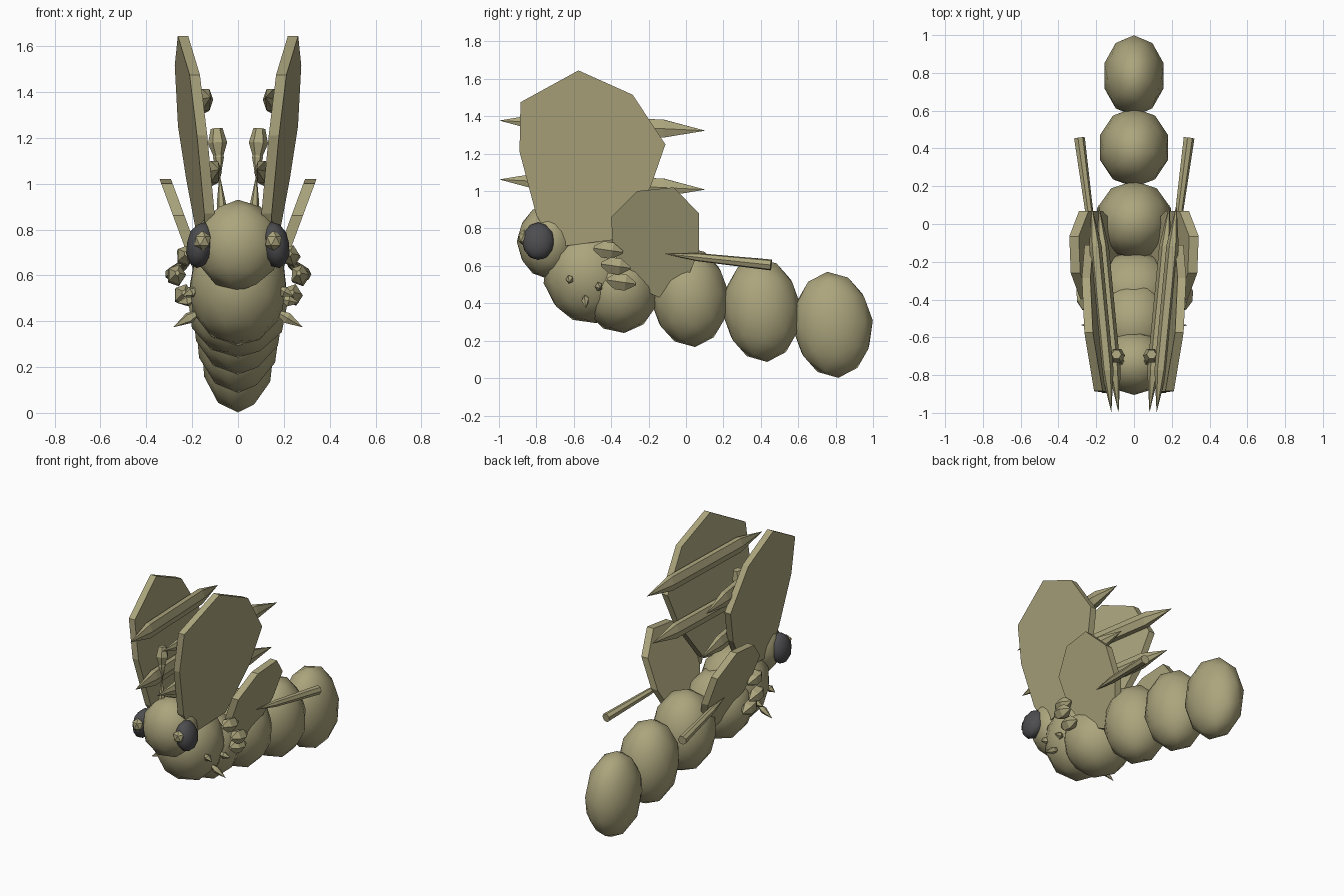
import bpy, bmesh, math
from mathutils import Vector

if "Cube" in bpy.data.objects:
    bpy.data.objects.remove(bpy.data.objects["Cube"])


def material(name, rgb):
    m = bpy.data.materials.new(name)
    m.diffuse_color = (*rgb, 1)
    m.use_nodes = True
    m.node_tree.nodes["Principled BSDF"].inputs["Base Color"].default_value = m.diffuse_color
    return m


OLIVE = material("olive", (0.41, 0.375, 0.205))
GREY = material("dark_grey", (0.075, 0.075, 0.08))


def finish(name, bm, mat, smooth=False):
    bmesh.ops.recalc_face_normals(bm, faces=bm.faces)
    for f in bm.faces:
        f.smooth = smooth
    me = bpy.data.meshes.new(name)
    bm.to_mesh(me)
    bm.free()
    me.materials.append(mat)
    ob = bpy.data.objects.new(name, me)
    bpy.context.collection.objects.link(ob)
    return ob


def ball(name, loc, radii, tilt=0, mat=OLIVE, roll=0, sub=2):
    bm = bmesh.new()
    bmesh.ops.create_icosphere(bm, subdivisions=sub, radius=1)
    ob = finish(name, bm, mat, sub > 1)
    ob.location, ob.scale = loc, radii
    ob.rotation_euler = (math.radians(tilt), math.radians(roll), 0)
    return ob


def slab(name, outline, x_at, thick, side):
    """Flat plate with a (y, z) outline lying on the plane x = x_at(y, z)."""
    bm = bmesh.new()
    rings = [[bm.verts.new((side * (x_at(y, z) + d), y, z)) for y, z in outline]
             for d in (-thick / 2, thick / 2)]
    bm.faces.new(rings[0])
    bm.faces.new(rings[1])
    n = len(outline)
    for i in range(n):
        j = (i + 1) % n
        bm.faces.new((rings[0][i], rings[0][j], rings[1][j], rings[1][i]))
    return finish(name, bm, OLIVE)


def spindle(name, p0, p1, profile, sides=6, squash=1.0):
    """Lathe of (position, radius) pairs between two points."""
    p0, p1 = Vector(p0), Vector(p1)
    d = p1 - p0
    u = d.cross(Vector((0, 0, 1)))
    if u.length < 0.3 * d.length:
        u = d.cross(Vector((0, 1, 0)))
    u.normalize()
    v = u.cross(d).normalized()
    bm = bmesh.new()
    rings = []
    for t, r in profile:
        r = max(r, 0.001)
        rings.append([bm.verts.new(p0 + d * t + u * r * squash * math.cos(a) + v * r * math.sin(a))
                      for a in (math.tau * i / sides for i in range(sides))])
    for a, b in zip(rings, rings[1:]):
        for i in range(sides):
            j = (i + 1) % sides
            bm.faces.new((a[i], a[j], b[j], b[i]))
    bm.faces.new(rings[0])
    bm.faces.new(rings[-1])
    return finish(name, bm, OLIVE)


# Body segments from tail to thorax, then the head
ball("tail_segment", (0, 0.785, 0.285), (0.165, 0.215, 0.285), 6)
ball("rear_segment", (0, 0.405, 0.365), (0.19, 0.21, 0.28), 6)
ball("middle_segment", (0, 0.02, 0.435), (0.205, 0.21, 0.27), 6)
ball("front_segment", (0, -0.355, 0.475), (0.225, 0.215, 0.235), 6)
ball("thorax", (0, -0.525, 0.55), (0.22, 0.24, 0.26), 10)
ball("head", (0, -0.735, 0.73), (0.185, 0.17, 0.2))

FORE = [(-0.885, 1.475), (-0.575, 1.645), (-0.285, 1.515), (-0.11, 1.25),
        (-0.19, 1.02), (-0.38, 0.74), (-0.70, 0.70), (-0.80, 0.87), (-0.89, 1.21)]
HIND = [(-0.40, 0.86), (-0.26, 1.0), (-0.065, 1.02), (0.07, 0.88),
        (0.07, 0.68), (0.01, 0.54), (-0.14, 0.43), (-0.30, 0.50), (-0.39, 0.68)]


def fore_x(y, z):
    return 0.24 + 0.12 * (z - 1.64) + 0.1 * (y + 0.57)


def hind_x(y, z):
    return 0.31 + 0.37 * (z - 1.0)


for s, side in ((1, "right"), (-1, "left")):
    # Wings
    slab("fore_wing_" + side, FORE, fore_x, 0.045, s)
    slab("hind_wing_" + side, HIND, hind_x, 0.05, s)

    # Long spars on the inner faces of the fore wings
    for label, z, x in (("upper", 1.35, 0.165), ("lower", 1.035, 0.127)):
        spindle(f"{label}_spar_{side}",
                (s * (x - 0.045), -0.995, z + 0.027), (s * (x + 0.06), 0.10, z - 0.027),
                [(0, 0), (0.2, 0.055), (0.8, 0.055), (1, 0)], 6, 0.6)

    # Rods trailing beside the body, pointed at the front
    spindle("trailing_rod_" + side, (s * 0.215, -0.11, 0.665), (s * 0.29, 0.455, 0.605),
            [(0, 0), (0.3, 0.022), (1, 0.03)], 7)

    # Eyes with a small stud on each
    ball("eye_" + side, (s * 0.163, -0.79, 0.732), (0.063, 0.088, 0.102), 0, GREY, s * -10)
    ball("eye_stud_" + side, (s * 0.155, -0.865, 0.75), (0.04, 0.035, 0.045), 0, OLIVE, 0, 1)

    # Antennae: tapered stem, pinched neck and bulb
    spindle("antenna_" + side, (s * 0.07, -0.73, 0.87), (s * 0.093, -0.69, 1.24),
            [(0, 0.022), (0.12, 0.02), (0.42, 0.003), (0.66, 0.024),
             (0.68, 0.022), (0.83, 0.042), (1, 0.026)], 6)

    # Three folded limbs on each flank
    for i, (x, y, z) in enumerate(((0.235, -0.415, 0.685), (0.275, -0.375, 0.60), (0.245, -0.345, 0.515))):
        spindle(f"folded_limb_{i + 1}_{side}", (s * (x - 0.01), y - 0.078, z + 0.01),
                (s * x, y + 0.078, z - 0.012),
                [(0, 0.012), (0.3, 0.046), (0.65, 0.046), (1, 0.008)], 5, 0.9)

    # Small thorns under the thorax
    for i, (a, b) in enumerate((((0.18, -0.62, 0.54), (0.24, -0.625, 0.51)),
                                ((0.17, -0.54, 0.44), (0.28, -0.535, 0.375)),
                                ((0.19, -0.47, 0.495), (0.265, -0.46, 0.48)))):
        spindle(f"thorn_{i + 1}_{side}", (s * a[0], *a[1:]), (s * b[0], *b[1:]),
                [(0, 0.01), (0.4, 0.026), (1, 0)], 5, 0.8)
